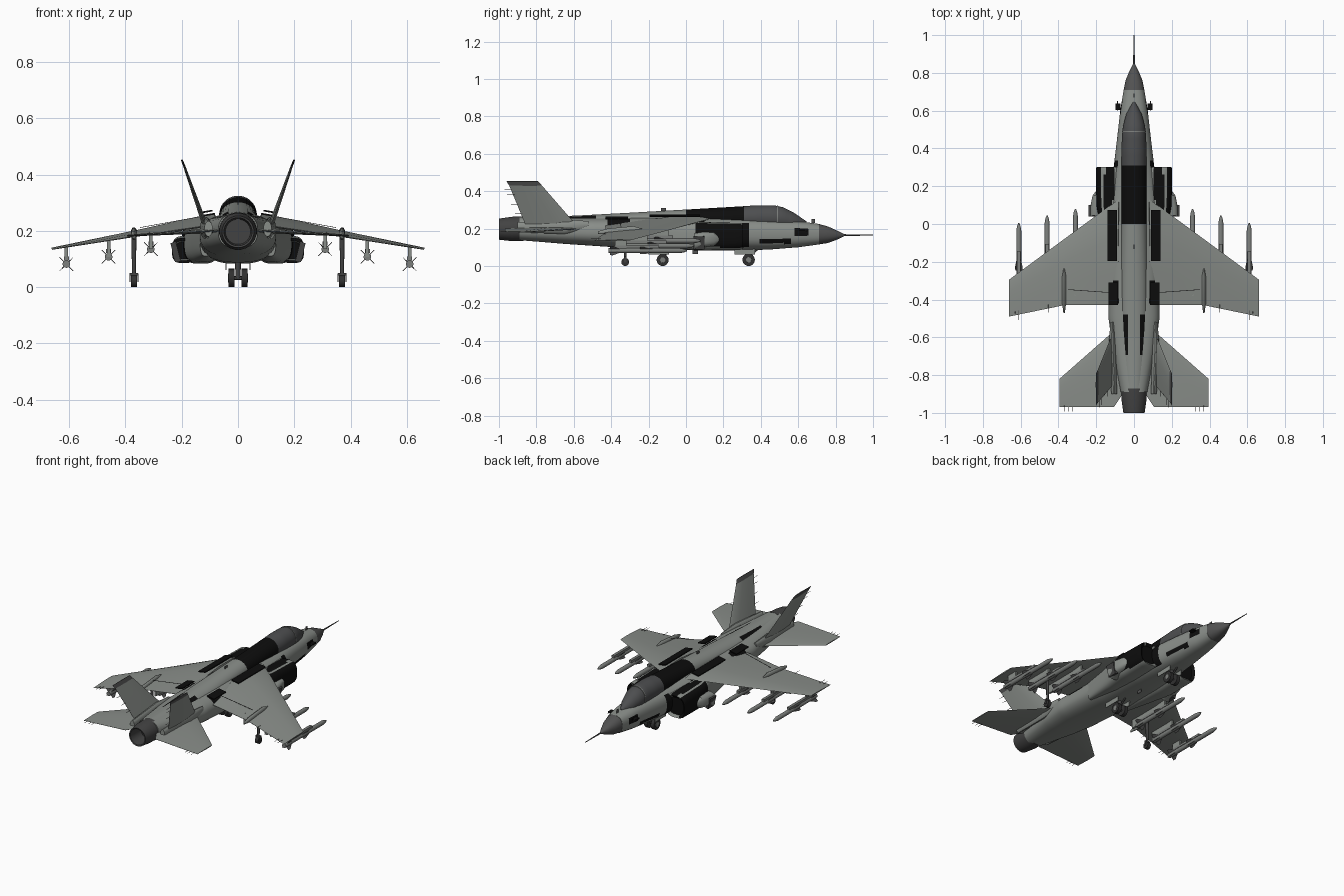
import bpy, bmesh, math
from mathutils import Vector, Matrix

if "Cube" in bpy.data.objects:
    bpy.data.objects.remove(bpy.data.objects["Cube"])

def mat(name, c):
    m = bpy.data.materials.new(name)
    m.diffuse_color = (*c, 1)
    m.use_nodes = True
    m.node_tree.nodes["Principled BSDF"].inputs["Base Color"].default_value = m.diffuse_color
    return m

GREY = mat("airframe grey", (.25, .268, .25))
BLACK = mat("black panels", (.004, .004, .004))
NOSE = mat("radome grey", (.085, .085, .085))
GLASS = mat("canopy glass", (.075, .077, .08))
METAL = mat("nozzle metal", (.055, .055, .055))
STORE = mat("store grey", (.2, .21, .2))
TYRE = mat("tyre", (.03, .03, .03))

def finish(name, bm, mats, paint=None, mirror=False):
    bmesh.ops.recalc_face_normals(bm, faces=bm.faces)
    if paint:
        for f in bm.faces:
            f.material_index = paint(f.calc_center_median(), f.normal)
    me = bpy.data.meshes.new(name)
    bm.to_mesh(me)
    bm.free()
    for m in mats:
        me.materials.append(m)
    me.shade_smooth()
    me.set_sharp_from_angle(angle=math.radians(32))
    ob = bpy.data.objects.new(name, me)
    bpy.context.collection.objects.link(ob)
    if mirror:
        ob.modifiers.new("mirror", 'MIRROR').use_mirror_merge = False
    return ob

def loft(name, secs, mats, paint=None, n=32, power=2.0, step=9, mirror=False, caps=True):
    """Skin rounded sections (y, half width, z bottom, z top, centre x)."""
    secs = [s if len(s) == 5 else (*s, 0) for s in secs]
    rows = [secs[0]]
    for a, b in zip(secs, secs[1:]):
        k = max(1, math.ceil(abs(b[0] - a[0]) / step))
        rows += [[p + (q - p) * i / k for p, q in zip(a, b)] for i in range(1, k + 1)]
    bm = bmesh.new()
    rings = []
    for y, hw, zb, zt, cx in rows:
        ring = []
        for i in range(n):
            t = 2 * math.pi * (i + .5) / n
            c, s = math.cos(t), math.sin(t)
            e = 2 / power
            ring.append(bm.verts.new((cx + hw * math.copysign(abs(c) ** e, c), y,
                        (zb + zt) / 2 + (zt - zb) / 2 * math.copysign(abs(s) ** e, s))))
        rings.append(ring)
    for a, b in zip(rings, rings[1:]):
        for i in range(n):
            j = (i + 1) % n
            bm.faces.new((a[i], a[j], b[j], b[i]))
    if caps:
        bm.faces.new(rings[0])
        bm.faces.new(rings[-1])
    return finish(name, bm, mats, paint, mirror)

def panel(name, secs, normal, mats, paint=None, mirror=True):
    """Thin aerofoil surface through sections (leading point, trailing point, thickness)."""
    foil = [(0, 0), (.08, .6), (.35, 1), (.7, .6), (1, .06), (1, -.06), (.7, -.6), (.35, -1), (.08, -.6)]
    nv = Vector(normal).normalized()
    bm = bmesh.new()
    rings = []
    for a, b, t in secs:
        a, b = Vector(a), Vector(b)
        rings.append([bm.verts.new(a.lerp(b, u) + nv * v * t / 2) for u, v in foil])
    for a, b in zip(rings, rings[1:]):
        for i in range(9):
            j = (i + 1) % 9
            bm.faces.new((a[i], a[j], b[j], b[i]))
    bm.faces.new(rings[0])
    bm.faces.new(rings[-1])
    return finish(name, bm, mats, paint, mirror)

def box(name, c, size, m, mirror=False, rot=None):
    bm = bmesh.new()
    M = Matrix.Translation(c) @ (rot or Matrix()) @ Matrix.Diagonal((*size, 1))
    bmesh.ops.create_cube(bm, size=1, matrix=M)
    return finish(name, bm, [m], None, mirror)

def rod(name, a, b, r1, r2, m, mirror=False, n=12):
    a, b = Vector(a), Vector(b)
    d = b - a
    M = Matrix.Translation((a + b) / 2) @ d.to_track_quat('Z', 'Y').to_matrix().to_4x4()
    bm = bmesh.new()
    bmesh.ops.create_cone(bm, cap_ends=True, segments=n, radius1=r1, radius2=r2, depth=d.length, matrix=M)
    return finish(name, bm, [m], None, mirror)

# Fuselage with black panel patches
def body_paint(c, n):
    x, y, z = abs(c.x), c.y, c.z
    if z > .2 and x > .075 and (-.2 < y < .1 or -.43 < y < -.31):
        return 1
    if .1 < z < .225 and x > .06 and 0 < y < .34:
        return 1
    if (.165 < z < .2 and .58 < y < .66) or (.12 < z < .15 and .4 < y < .56 and x > .04):
        return 1
    return 0

loft("fuselage", [(.71, .055, .115, .225), (.6, .073, .1, .24), (.45, .09, .088, .25),
     (.3, .108, .083, .255), (.1, .135, .083, .26), (-.2, .137, .088, .262), (-.5, .135, .108, .258),
     (-.65, .115, .118, .258), (-.89, .07, .138, .262)], [GREY, BLACK], body_paint, 40, 2.5, .02)

# Radome and air data probe
loft("radome", [(.71, .055, .115, .225), (.76, .045, .123, .211), (.81, .024, .142, .188),
     (.85, .004, .161, .169)], [NOSE], n=40, power=2.2)
rod("nose_probe", (0, .84, .165), (0, 1, .165), .005, .002, NOSE)

# Canopy and dorsal spine in one run
def spine_paint(c, n):
    if c.y > .31:
        return 2
    if 0 < c.y or (-.7 < c.y < -.48 and .03 < abs(c.x)):
        return 1
    return 0

loft("canopy_and_spine", [(.645, .008, .21, .238), (.58, .042, .19, .283), (.52, .058, .19, .314),
     (.47, .064, .19, .325), (.38, .067, .19, .325), (.31, .066, .19, .32), (0, .066, .19, .302),
     (-.3, .07, .19, .285), (-.6, .07, .18, .269), (-.88, .064, .15, .264)],
     [GREY, BLACK, GLASS], spine_paint, 32, 2, .02)
loft("canopy_frame", [(.492, .0632, .187, .3235), (.486, .0637, .187, .3245)], [STORE], n=32)

# Jet nozzle with hollow inside
loft("jet_nozzle", [(-.87, .068, .134, .266), (-.93, .067, .132, .264), (-1, .057, .14, .254),
     (-.998, .05, .147, .247), (-.9, .045, .152, .242)], [METAL], n=20)

# Side intakes with black stripes and dark mouth
def intake_paint(c, n):
    if n.y > .9:
        return 1
    if c.y < .04:
        return 0
    if c.z > .19:
        return 1 if .11 < c.x < .155 or .17 < c.x else 0
    return 1 if c.z > .1 and c.x > .12 else 0

loft("side_intake", [(.29, .05, .105, .21, .135), (.302, .064, .09, .226, .135), (.29, .068, .086, .23, .133),
     (.1, .068, .083, .235, .132), (-.05, .05, .09, .24, .12), (-.25, .02, .11, .23, .115)],
     [GREY, BLACK], intake_paint, 32, 3, .03, True)

# Swivelling lift nozzles on the intake sides
loft("lift_nozzle", [(.18, .012, .13, .155, .185), (.15, .035, .108, .18, .185), (.09, .042, .1, .182, .19),
     (.045, .042, .085, .175, .193), (.045, .034, .095, .165, .193), (.07, .03, .1, .16, .193)],
     [GREY, BLACK], lambda c, n: 1 if c.y < .075 and n.y < -.5 else 0, 20, 3, mirror=True)
box("lift_nozzle_vane", (.222, .07, .125), (.02, .06, .07), METAL, True, Matrix.Rotation(.25, 4, 'Y'))

# Main wing, drooping to the tips
def wing_z(x):
    return .238 - (x - .1) * .182

panel("wing", [((.08, .13, .252), (.08, -.43, .222), .045), ((.2, .045, .23), (.2, -.43, .205), .034),
      ((.37, -.08, .195), (.37, -.43, .18), .022), ((.662, -.295, .138), (.662, -.49, .134), .008)],
      (.17, 0, 1), [GREY])
box("wing_root_panel", (.115, -.06, .268), (.05, .27, .006), BLACK, True, Matrix.Rotation(.17, 4, 'Y'))
box("wing_rear_panel", (.11, -.37, .2565), (.05, .12, .006), BLACK, True, Matrix.Rotation(.17, 4, 'Y'))
box("flap_hinge_line", (.24, -.355, .2315), (.22, .003, .002), NOSE, True,
    Matrix.Rotation(.18, 4, 'Y') @ Matrix.Rotation(.07, 4, 'Z'))

# Tailplanes and canted fins
panel("tailplane", [((.06, -.53, .2), (.06, -.9, .2), .02), ((.105, -.565, .2), (.105, -.968, .2), .018),
      ((.395, -.82, .183), (.395, -.968, .183), .006)], (0, 0, 1), [GREY])
panel("tail_fin", [((.11, -.57, .2), (.11, -.85, .2), .02), ((.191, -.77, .43), (.191, -.945, .43), .008),
      ((.2, -.79, .453), (.2, -.96, .453), .006)], (1, 0, -.37), [GREY, NOSE],
      lambda c, n: 1 if c.z > .43 else 0)
loft("fin_root_fairing", [(-.52, .01, .2, .24, .115), (-.65, .02, .17, .25, .115), (-.9, .015, .18, .235, .105)],
     [GREY], n=16, mirror=True)

# Static wicks on trailing edges
for x in (.61, .63, .455):
    y = -.43 - (x - .37) * .2
    rod("wing_wick", (x, y + .02, wing_z(x)), (x, y - .03, wing_z(x)), .0015, .001, NOSE, True, 5)
for x in (.325, .345, .37):
    rod("tail_wick", (x, -.96, .185), (x, -.992, .185), .0015, .001, NOSE, True, 5)
for z in (.28, .33, .38, .41):
    x, y = .11 + (z - .2) * .355, -.85 - (z - .2) * .43
    rod("fin_wick", (x, y + .01, z), (x, y - .03, z), .0015, .001, NOSE, True, 5)

# Missiles on pylons under the wing
for x, y, z in ((.31, .08, .135), (.46, .045, .108), (.61, .005, .082)):
    L, r = .42, .0135
    loft("missile", [(y, .003, z - .003, z + .003, x), (y - .015, .009, z - .009, z + .009, x),
         (y - .04, r, z - r, z + r, x), (y - L, r, z - r, z + r, x)], [STORE], n=14, mirror=True)
    for k in range(4):
        a = math.pi / 4 + k * math.pi / 2
        d, up = Vector((math.cos(a), 0, math.sin(a))), Vector((-math.sin(a), 0, math.cos(a)))
        p = Vector((x, 0, z))
        for f0, f1, span in ((.17, .25, .026), (.35, .41, .034)):
            lead, trail = Vector((0, y - f0, 0)), Vector((0, y - f1, 0))
            tip = p + d * span
            panel("missile_fin", [(p + d * .01 + lead, p + d * .01 + trail, .003),
                  (tip + lead.lerp(trail, .7), tip + trail, .002)], up, [NOSE])
    top, front = wing_z(x) - .004, .16 - x * .75
    box("pylon", (x, (front - .4) / 2, (top + z) / 2), (.012, front + .36, top - z), GREY, True)
    box("launch_rail", (x, y - .27, z + .02), (.018, .24, .014), STORE, True)

# Outrigger fairing, leg and wheels
loft("outrigger_fairing", [(-.235, .003, .192, .2, .37), (-.28, .011, .175, .213, .37),
     (-.42, .011, .168, .2, .37), (-.47, .004, .172, .185, .37)], [GREY], n=14, mirror=True)
rod("outrigger_leg", (.37, -.325, .18), (.37, -.325, .05), .009, .007, METAL, True)
box("outrigger_fork", (.37, -.325, .046), (.03, .014, .008), METAL, True)
for s in (-1, 1):
    box("outrigger_fork_arm", (.37 + s * .014, -.325, .033), (.003, .012, .03), METAL, True)
rod("outrigger_wheel", (.359, -.325, .021), (.381, -.325, .021), .021, .021, TYRE, True, 20)

# Nose and main landing gear on the centreline
for name, y, r in (("nose", .335, .033), ("main", -.125, .032)):
    rod(name + "_gear_leg", (0, y, .11), (0, y, r), .011, .009, METAL)
    rod(name + "_gear_axle", (-.03, y, r), (.03, y, r), .006, .006, METAL)
    rod(name + "_wheel", (.012, y, r), (.034, y, r), r, r, TYRE, True, 24)
    rod(name + "_wheel_hub", (.03, y, r), (.0355, y, r), r * .5, r * .45, STORE, True, 16)
    rod(name + "_gear_brace", (0, y + .06, .1), (0, y, .05), .005, .005, METAL)
    box(name + "_gear_door", (.042, y - .02, .078), (.004, .11, .035), GREY, True)

# Nose sensor vanes and small aerials
box("nose_vane", (.085, .62, .19), (.025, .035, .008), BLACK, True)
rod("nose_vane_probe", (.088, .6, .19), (.088, .65, .19), .003, .002, NOSE, True, 8)
box("nose_aerial", (0, .68, .24), (.003, .02, .022), NOSE)
box("belly_aerial", (0, .05, .075), (.003, .03, .02), NOSE)
box("spine_aerial", (0, -.12, .3), (.003, .025, .02), NOSE)
